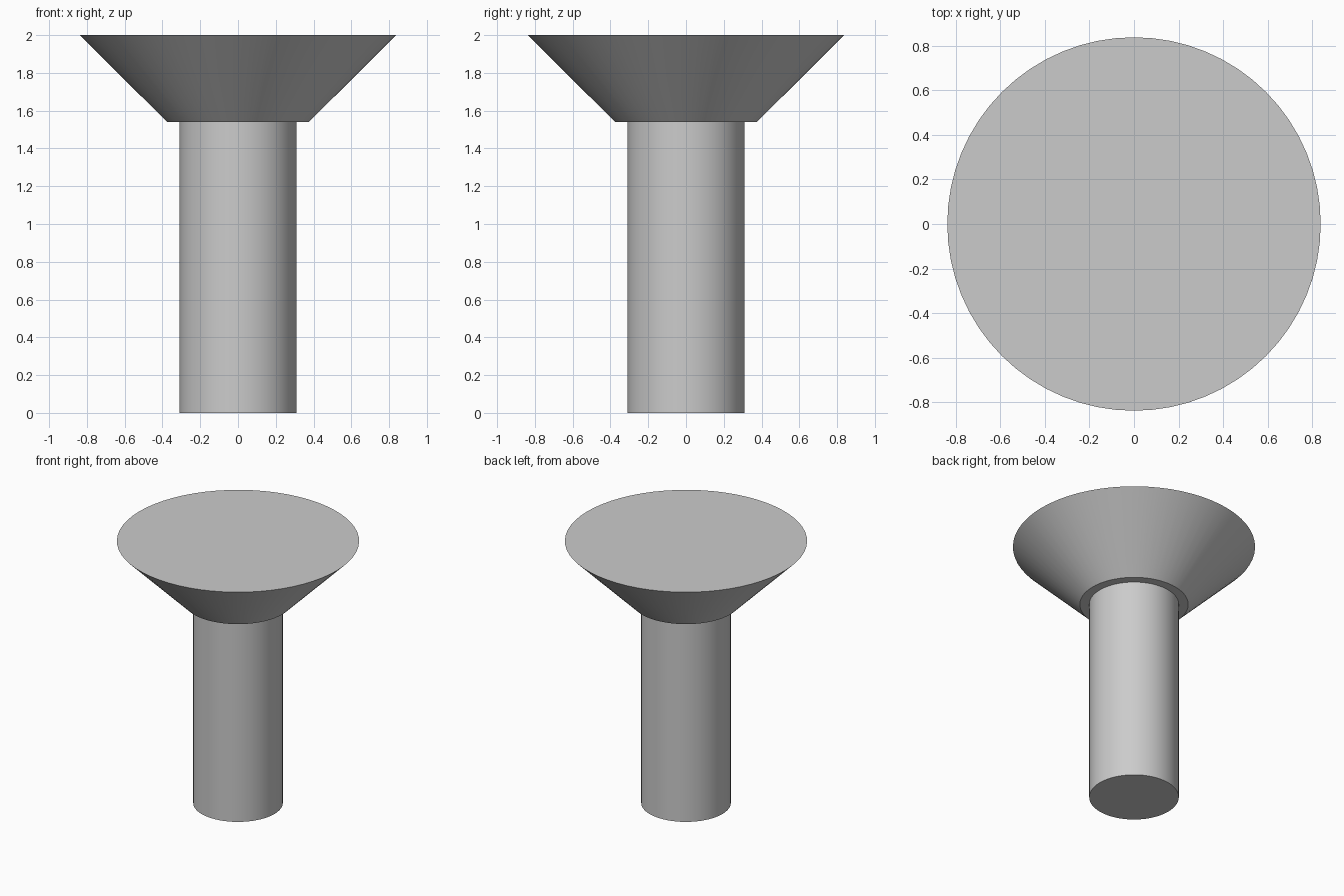
import bpy
import math

cube = bpy.data.objects.get("Cube")
if cube:
    bpy.data.objects.remove(cube, do_unlink=True)

# One plain grey for the whole model
grey = bpy.data.materials.new("light grey")
grey.use_nodes = True
colour = (0.6, 0.6, 0.6, 1)
grey.diffuse_color = colour
grey.node_tree.nodes["Principled BSDF"].inputs["Base Color"].default_value = colour


def frustum(name, bottom_radius, top_radius, z_bottom, z_top):
    """Capped round section standing between two heights."""
    bpy.ops.mesh.primitive_cone_add(
        vertices=64, radius1=bottom_radius, radius2=top_radius,
        depth=z_top - z_bottom, location=(0, 0, (z_bottom + z_top) / 2))
    part = bpy.context.object
    part.name = name
    part.data.materials.append(grey)
    bpy.ops.object.shade_smooth_by_angle(angle=math.radians(30))
    return part


HEAD_BASE = 1.54

# Straight round shaft
frustum("shaft", 0.31, 0.31, 0, HEAD_BASE)

# Flat-topped flared head, slightly wider than the shaft at its base
frustum("head", 0.375, 0.838, HEAD_BASE, 2)
